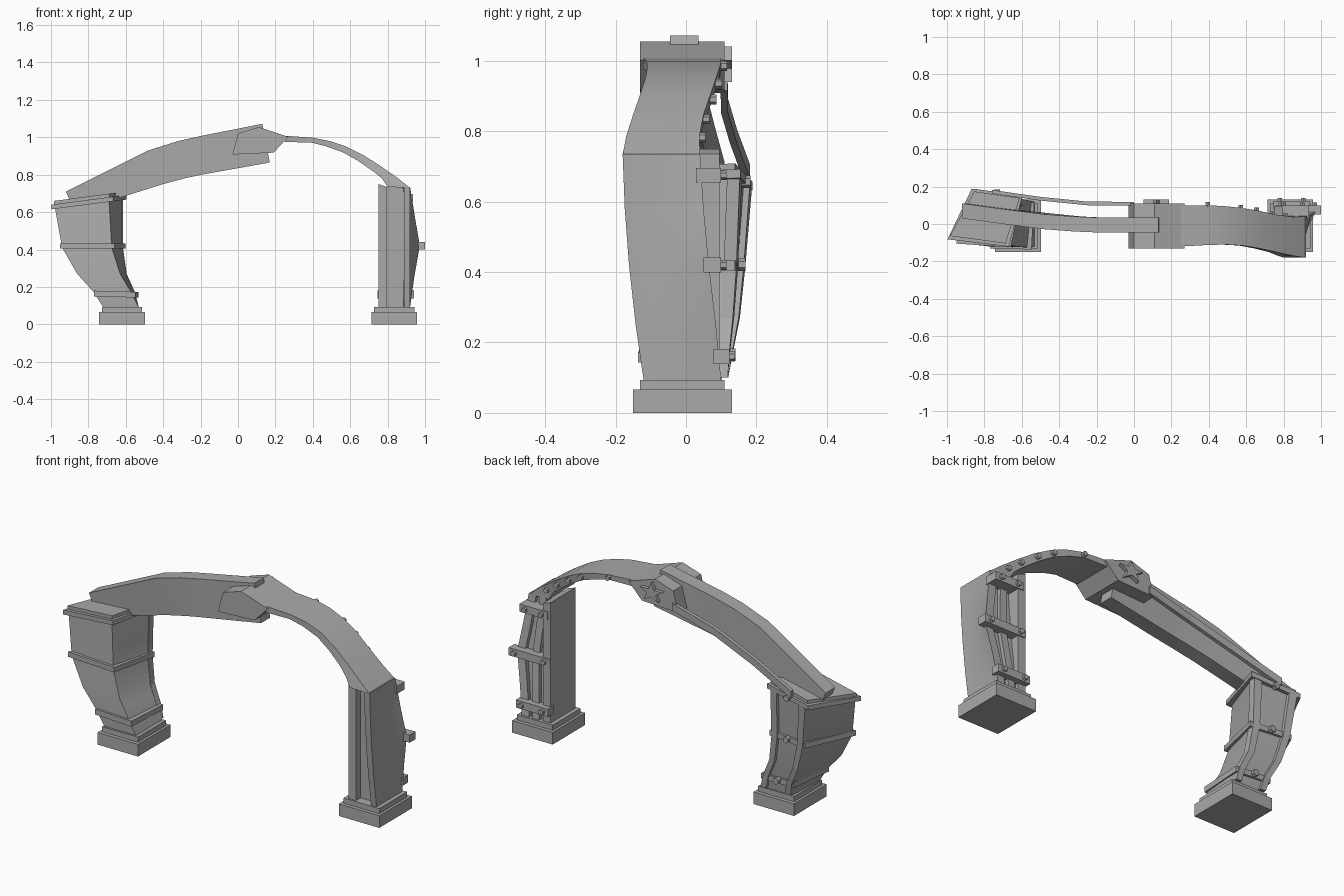
import bpy, bmesh, math
from mathutils import Vector, Matrix

if "Cube" in bpy.data.objects:
    bpy.data.objects.remove(bpy.data.objects["Cube"], do_unlink=True)

stone = bpy.data.materials.new("grey_stone")
stone.use_nodes = True
GREY = (0.4, 0.4, 0.4, 1)
stone.diffuse_color = GREY
stone.node_tree.nodes["Principled BSDF"].inputs["Base Color"].default_value = GREY


def finish(name, bm, smooth=False):
    bmesh.ops.recalc_face_normals(bm, faces=bm.faces)
    me = bpy.data.meshes.new(name)
    bm.to_mesh(me)
    bm.free()
    me.materials.append(stone)
    ob = bpy.data.objects.new(name, me)
    bpy.context.collection.objects.link(ob)
    if smooth:
        bpy.context.view_layer.objects.active = ob
        ob.select_set(True)
        bpy.ops.object.shade_smooth_by_angle(angle=math.radians(25))
        ob.select_set(False)
    return ob


def loft(name, rings, smooth=False):
    """Skin a row of equal-sided rings and cap both ends."""
    bm = bmesh.new()
    vs = [[bm.verts.new(p) for p in r] for r in rings]
    n = len(vs[0])
    for a, b in zip(vs, vs[1:]):
        for i in range(n):
            j = (i + 1) % n
            bm.faces.new((a[i], a[j], b[j], b[i]))
    bm.faces.new(vs[0])
    bm.faces.new(vs[-1])
    return finish(name, bm, smooth)


def box(name, x0, x1, y0, y1, z0, z1):
    sq = [(x0, y0), (x1, y0), (x1, y1), (x0, y1)]
    return loft(name, [[(x, y, z) for x, y in sq] for z in (z0, z1)])


def plate(name, outline, y0, y1):
    """Front-view outline pushed along y."""
    return loft(name, [[(x, y, z) for x, z in outline] for y in (y0, y1)])


def bolt(name, at, r=0.014):
    bm = bmesh.new()
    bmesh.ops.create_cone(bm, cap_ends=True, segments=6, radius1=r, radius2=r, depth=0.026,
                          matrix=Matrix.Translation(at) @ Matrix.Rotation(math.pi / 2, 4, 'X'))
    finish(name, bm)


def sample(keys, t):
    """Linear lookup in rows whose first entry is the key."""
    for a, b in zip(keys, keys[1:]):
        if t <= b[0]:
            f = (t - a[0]) / (b[0] - a[0])
            return [p + (q - p) * f for p, q in zip(a[1:], b[1:])]
    return list(keys[-1][1:])


# Pedestals
for side, cx in (("right", -0.62), ("left", 0.835)):
    box(side + "_pedestal", cx - 0.122, cx + 0.122, -0.15, 0.13, 0, 0.066)
    box(side + "_pedestal_step", cx - 0.108, cx + 0.108, -0.13, 0.11, 0.066, 0.094)

# Twisted column: height, then front-outer, front-inner, back-inner, back-outer corners
TWIST = [
    (0.09, -0.72, -0.12, -0.53, -0.12, -0.53, 0.10, -0.71, 0.10),
    (0.17, -0.77, -0.12, -0.57, -0.125, -0.55, 0.105, -0.73, 0.115),
    (0.27, -0.86, -0.11, -0.63, -0.12, -0.595, 0.115, -0.78, 0.135),
    (0.41, -0.94, -0.09, -0.675, -0.11, -0.615, 0.125, -0.82, 0.15),
    (0.63, -0.98, -0.06, -0.69, -0.10, -0.615, 0.135, -0.85, 0.17)]


def twist_ring(z, grow=0.0, tilt=None):
    c = sample(TWIST, z)
    pts = [Vector((c[i], c[i + 1], z)) for i in range(0, 8, 2)]
    mid = sum(pts, Vector()) / 4
    if tilt is None:
        tilt = 0.13 * max(0, (z - 0.41) / 0.22)
    for p in pts:
        d = p - mid
        p.x += math.copysign(grow, d.x)
        p.y += math.copysign(grow, d.y)
        p.z += tilt * (p.x - pts[0].x)
    return pts


def raised(ring, h):
    return [p + Vector((0, 0, h)) for p in ring]


loft("right_column", [twist_ring(z) for z in (0.09, 0.17, 0.22, 0.27, 0.34, 0.41, 0.5, 0.57, 0.63)], True)
for name, z, grow, tilt, h in (("right_lower_band", 0.15, 0.012, -0.03, 0.03),
                               ("right_middle_band", 0.405, 0.014, 0, 0.028),
                               ("right_column_cap", 0.615, 0.02, 0.13, 0.025),
                               ("right_column_cap_top", 0.64, 0.004, 0.13, 0.02)):
    r = twist_ring(z, grow, tilt)
    loft(name, [r, raised(r, h)])

# Raised rims along the back of the twisted column, with bolts between them
for name, u in (("right_back_rim_inner", 0.0), ("right_back_rim_outer", 0.82)):
    rings = []
    for z in (0.1, 0.17, 0.27, 0.41, 0.62):
        q = twist_ring(z)
        a, b = q[2].lerp(q[3], u), q[2].lerp(q[3], u + 0.18)
        out = Vector((0, 0.018, 0))
        rings.append([a - out, b - out, b + out, a + out])
    loft(name, rings)
for z in (0.165, 0.42, 0.625):
    q = twist_ring(z)
    bolt("right_column_bolt", q[2].lerp(q[3], 0.5) + Vector((0, 0.018, 0)), 0.018)

# Straight-sided beam rising to the joint: top x, z, bottom x, z, centre y
BEAM = [(-0.92, 0.71, -0.9, 0.665, 0.07), (-0.70, 0.82, -0.66, 0.668, 0.04),
        (-0.48, 0.93, -0.40, 0.75, 0.012), (-0.32, 0.98, -0.28, 0.782, 0.0),
        (-0.2, 1.007, -0.18, 0.803, -0.005), (0.13, 1.072, 0.17, 0.865, -0.005)]
loft("beam", [[(a, y - 0.04, b), (a, y + 0.04, b), (c, y + 0.04, d), (c, y - 0.04, d)]
              for a, b, c, d, y in BEAM], True)

# Thin rail behind the beam
RAIL = [(-0.76, 0.172, 0.685), (-0.5, 0.135, 0.785), (-0.25, 0.11, 0.87), (0.0, 0.108, 0.935)]
loft("back_rail", [[(x, y - 0.01, z - 0.02), (x, y + 0.01, z - 0.02),
                    (x, y + 0.01, z + 0.02), (x, y - 0.01, z + 0.02)] for x, y, z in RAIL])

# Joint block with a star on its back
plate("joint_block", [(-0.03, 0.908), (0.0, 1.02), (0.11, 1.055), (0.27, 1.002), (0.19, 0.918)], -0.13, 0.11)
star = []
for i in range(10):
    r = 0.055 if i % 2 == 0 else 0.022
    t = math.pi * i / 5 + math.pi / 2
    star.append((0.12 + 1.3 * r * math.cos(t), 0.985 + r * math.sin(t)))
plate("star_ornament", star, 0.105, 0.13)

# Arch ribbon: outer x, z, inner x, z, front y, back y
ARCH = [(0.25, 1.008, 0.25, 0.975, -0.12, 0.10), (0.40, 0.998, 0.39, 0.972, -0.112, 0.10),
        (0.49, 0.98, 0.47, 0.952, -0.11, 0.095), (0.58, 0.95, 0.56, 0.92, -0.115, 0.085),
        (0.67, 0.905, 0.64, 0.875, -0.13, 0.07), (0.76, 0.848, 0.72, 0.82, -0.15, 0.05),
        (0.85, 0.785, 0.77, 0.78, -0.17, 0.038), (0.92, 0.73, 0.80, 0.735, -0.18, 0.04)]
loft("arch", [[(a, f, b), (a, k, b), (c, k, d), (c, f, d)] for a, b, c, d, f, k in ARCH], True)
for i in (1, 3, 4, 5, 6):
    a, b, c, d, f, k = ARCH[i]
    bolt("arch_bolt", ((a + c) / 2, k + 0.004, (b + d) / 2))

# Outer shell of the straight column: height, front y, back y, bulge of the back edge
SHELL = [(0.09, -0.12, 0.10, 0.0), (0.25, -0.143, 0.085, 0.022), (0.42, -0.162, 0.065, 0.052),
         (0.58, -0.174, 0.05, 0.025), (0.735, -0.18, 0.04, 0.0)]
loft("left_column_shell", [[(0.887, f, z), (0.92, f, z), (0.92, f * 0.2 + k * 0.8 - 0.06, z),
                            (0.92 + b, k, z), (0.875 + b, k, z)] for z, f, k, b in SHELL], True)
loft("left_column_core", [[(0.78, -0.08, z), (0.895, -0.08, z), (0.9 + b, k - 0.02, z), (0.78, k - 0.02, z)]
                          for z, f, k, b in SHELL])
loft("left_back_panel", [[(0.815 + b / 2, k - 0.03, z), (0.855 + b / 2, k - 0.03, z),
                          (0.855 + b / 2, k, z), (0.815 + b / 2, k, z)] for z, f, k, b in SHELL])

# Inner slab of the straight column
plate("left_inner_slab", [(0.75, 0.09), (0.795, 0.09), (0.795, 0.735), (0.75, 0.75)], -0.12, 0.095)

# Straps and bolts across the back
for name, z, x0, x1 in (("lower", 0.16, 0.745, 0.94), ("middle", 0.42, 0.75, 1.0), ("upper", 0.675, 0.765, 0.935)):
    k = sample(SHELL, z)[1]
    y = max(k, 0.07)
    box("left_%s_strap" % name, x0, x1, k - 0.015, y + 0.03, z - 0.021, z + 0.021)
    for x in (x0 + 0.035, x1 - 0.035):
        bolt("left_%s_strap_bolt" % name, (x, y + 0.032, z))
